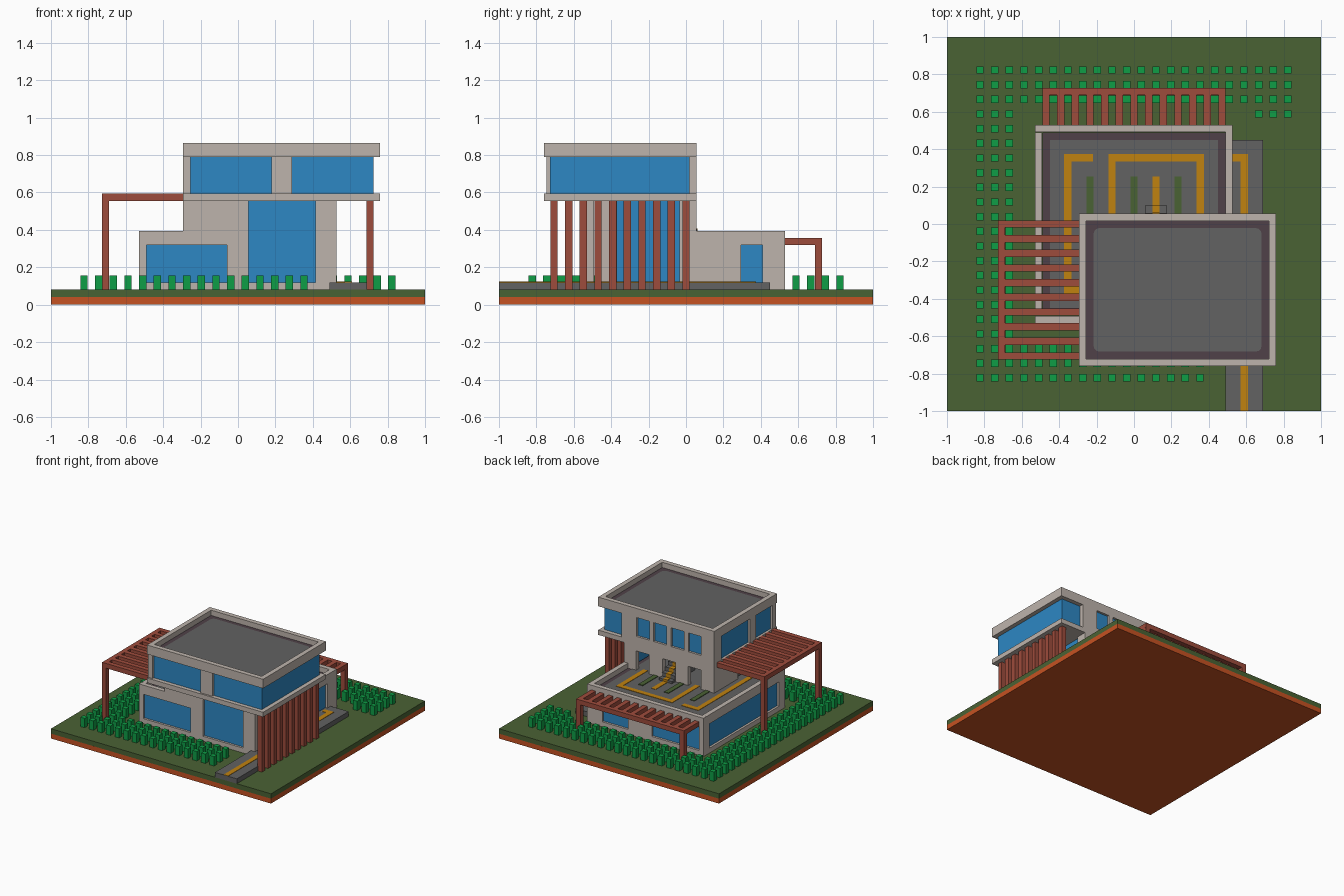
import bpy
import bmesh

if "Cube" in bpy.data.objects:
    bpy.data.objects.remove(bpy.data.objects["Cube"])


def material(name, rgb):
    lin = [((c / 255 + 0.055) / 1.055) ** 2.4 for c in rgb] + [1.0]
    m = bpy.data.materials.new(name)
    m.diffuse_color = lin
    m.use_nodes = True
    b = m.node_tree.nodes["Principled BSDF"]
    b.inputs["Base Color"].default_value = lin
    b.inputs["Roughness"].default_value = 0.8
    return m


PLASTER = material("plaster", (190, 180, 172))
ROOF = material("roof_grey", (98, 98, 98))
TRIM = material("roof_trim", (80, 65, 72))
GLASS = material("blue_glass", (45, 135, 196))
TIMBER = material("red_timber", (158, 76, 60))
GRASS = material("grass_green", (74, 98, 52))
BUSH = material("bush_green", (14, 158, 70))
SOIL = material("orange_soil", (198, 82, 34))
LINE = material("yellow_line", (192, 130, 16))


def boxes(name, mat, spans):
    """One object from boxes given as (x0, x1, y0, y1, z0, z1)."""
    bm = bmesh.new()
    for x0, x1, y0, y1, z0, z1 in spans:
        v = [bm.verts.new((x, y, z)) for z in (z0, z1)
             for x, y in ((x0, y0), (x1, y0), (x1, y1), (x0, y1))]
        bm.faces.new([v[i] for i in (3, 2, 1, 0)])
        bm.faces.new(v[4:])
        for i in range(4):
            j = (i + 1) % 4
            bm.faces.new((v[i], v[j], v[j + 4], v[i + 4]))
    me = bpy.data.meshes.new(name)
    bm.to_mesh(me)
    bm.free()
    me.materials.append(mat)
    ob = bpy.data.objects.new(name, me)
    bpy.context.collection.objects.link(ob)
    return ob


def wall(name, axis, face, inward, u0, u1, z0, z1, windows=(), doors=()):
    """Wall along x or y with recessed windows and open doors (u0, u1, z0, z1)."""
    holes = list(windows) + list(doors)
    us = sorted({u0, u1} | {u for h in holes for u in h[:2]})

    def place(a, b, depth0, depth1, c, d):
        p, q = sorted((face + inward * depth0, face + inward * depth1))
        return (a, b, p, q, c, d) if axis == "x" else (p, q, a, b, c, d)

    solid = []
    for a, b in zip(us, us[1:]):
        z = z0
        for h in sorted((h for h in holes if h[0] <= a and h[1] >= b), key=lambda h: h[2]):
            if h[2] > z:
                solid.append(place(a, b, 0, T, z, h[2]))
            z = h[3]
        if z < z1:
            solid.append(place(a, b, 0, T, z, z1))
    boxes(name, PLASTER, solid)
    if windows:
        boxes(name + "_glass", GLASS,
              [place(a, b, 0.018, 0.03, c, d) for a, b, c, d in windows])


def ring(x0, x1, y0, y1, z0, z1, w):
    return [(x0, x1, y0, y0 + w, z0, z1), (x0, x1, y1 - w, y1, z0, z1),
            (x0, x0 + w, y0 + w, y1 - w, z0, z1), (x1 - w, x1, y0 + w, y1 - w, z0, z1)]


T = 0.039          # wall thickness
STEP = 0.0784      # spacing of slats and bushes
H = 0.0196         # half a slat

# Ground
boxes("soil_base", SOIL, [(-1, 1, -1, 1, 0, 0.04)])
boxes("lawn", GRASS, [(-1, 1, -1, 1, 0.04, 0.08)])

# Driveway with its painted line
boxes("driveway", ROOF, [(0.49, 0.69, -1, 0.45, 0.08, 0.12)])
boxes("driveway_line", LINE, [(0.57, 0.61, -1, 0.375, 0.119, 0.123),
                              (0.527, 0.57, 0.335, 0.375, 0.119, 0.123)])

# Ground floor walls
wall("front_wall_low", "x", -0.53, 1, -0.53, -0.295, 0.08, 0.395, [(-0.49, -0.295, 0.12, 0.32)])
wall("front_wall_tall", "x", -0.53, 1, -0.295, 0.527, 0.08, 0.555,
     [(-0.295, -0.06, 0.12, 0.32), (0.055, 0.415, 0.12, 0.555)])
wall("left_wall_tall", "y", 0.527, -1, -0.49, 0.055, 0.08, 0.555, [(-0.37, -0.035, 0.12, 0.555)])
wall("left_wall_low", "y", 0.527, -1, 0.055, 0.53, 0.08, 0.395, [(0.295, 0.41, 0.12, 0.32)])
wall("back_wall", "x", 0.53, -1, -0.53, 0.488, 0.08, 0.395,
     [(-0.49, -0.06, 0.12, 0.32), (0.155, 0.39, 0.12, 0.32)])
wall("right_wall", "y", -0.53, 1, -0.49, 0.49, 0.08, 0.395, [(-0.45, 0.45, 0.12, 0.32)])

# Walls rising from the terrace, with doorways
wall("terrace_back_wall", "x", 0.055, -1, -0.295, 0.488, 0.353, 0.555,
     doors=[(c - 0.059, c + 0.059, 0.353, 0.515) for c in (-0.117, 0.117, 0.355)])
wall("terrace_right_wall", "y", -0.295, 1, -0.49, 0.016, 0.353, 0.555,
     doors=[(-0.45, -0.255, 0.353, 0.515)])

# Terrace deck, path, lines and planting strips
boxes("terrace_trim", TRIM, [(-0.49, 0.488, -0.49, 0.49, 0.32, 0.353)])
boxes("terrace_deck", ROOF, [(-0.45, 0.45, -0.45, 0.45, 0.35, 0.357)])
boxes("terrace_lines", LINE, [
    (-0.375, -0.335, -0.375, 0.375, 0.355, 0.36),
    (-0.335, -0.22, 0.335, 0.375, 0.355, 0.36),
    (-0.335, -0.27, -0.375, -0.335, 0.355, 0.36),
    (-0.137, -0.098, 0.016, 0.335, 0.355, 0.36),
    (0.335, 0.375, 0.016, 0.335, 0.355, 0.36),
    (-0.137, 0.375, 0.335, 0.375, 0.355, 0.36)])
boxes("terrace_planting", GRASS, [(c - H, c + H, 0.055, 0.255, 0.355, 0.362)
                                  for c in (-0.235, 0, 0.235)])

# Stairs inside the doorways
boxes("back_stairs", ROOF, [(0.058, 0.176, -0.2, 0.1 - i * 0.04, 0.355, 0.375 + i * 0.03)
                            for i in range(5)])
boxes("back_stairs_line", LINE,
      [(0.098, 0.137, 0.1, 0.255, 0.355, 0.36)] +
      [(0.098, 0.137, 0.06 - i * 0.04, 0.102 - i * 0.04, 0.355, 0.378 + i * 0.03) for i in range(5)])
boxes("side_stairs", ROOF, [(-0.27 + i * 0.04, 0, -0.45, -0.255, 0.355, 0.385 + i * 0.03)
                            for i in range(5)])
boxes("side_stairs_line", LINE, [(-0.272 + i * 0.04, -0.23 + i * 0.04, -0.375, -0.335,
                                  0.355, 0.388 + i * 0.03) for i in range(5)])

# Upper floor
boxes("upper_floor_slab", PLASTER, [(-0.295, 0.76, -0.76, 0.055, 0.555, 0.594)])
wall("upper_front_wall", "x", -0.745, 1, -0.295, 0.725, 0.594, 0.79,
     [(-0.255, 0.18, 0.594, 0.79), (0.29, 0.725, 0.594, 0.79)])
boxes("upper_left_glass", GLASS, [(0.71, 0.725, -0.727, 0.02, 0.594, 0.79)])
boxes("upper_corner_glass", GLASS, [(0.54, 0.725, 0.005, 0.02, 0.594, 0.79)])
wall("upper_back_wall", "x", 0.055, -1, -0.295, 0.55, 0.594, 0.79,
     [(-0.177 + i * 0.157, -0.059 + i * 0.157, 0.635, 0.79) for i in range(4)])
wall("upper_right_wall", "y", -0.295, 1, -0.745, 0.016, 0.594, 0.79,
     [(-0.7, -0.49, 0.594, 0.79), (-0.41, -0.04, 0.594, 0.79)])

# Top roof with parapet
boxes("roof_parapet", PLASTER, ring(-0.295, 0.76, -0.76, 0.055, 0.79, 0.865, T))
boxes("roof_trim", TRIM, [(-0.256, 0.721, -0.721, 0.016, 0.79, 0.822)])
deck = boxes("roof_deck", ROOF, [(-0.216, 0.682, -0.682, -0.022, 0.82, 0.826)])
bm = bmesh.new()
bm.from_mesh(deck.data)
upright = [e for e in bm.edges if abs(e.verts[0].co.z - e.verts[1].co.z) > 0.001]
bmesh.ops.bevel(bm, geom=upright, offset=0.03, segments=3, affect="EDGES", profile=0.5)
bm.to_mesh(deck.data)
bm.free()

# Back pergola
slats = [-0.4706 + i * STEP for i in range(13)]
boxes("back_pergola", TIMBER,
      [(x - H, x + H, 0.53, 0.69, 0.318, 0.357) for x in slats] +
      [(-0.49, 0.49, 0.69, 0.727, 0.318, 0.357)] +
      [(x - H, x + H, 0.69, 0.727, 0.08, 0.318) for x in (slats[0], slats[-1])])

# Side pergola and the row of upright slats facing it
rows = [-0.7059 + i * STEP for i in range(10)]
boxes("right_pergola", TIMBER,
      [(-0.69, -0.295, y - H, y + H, 0.555, 0.594) for y in rows] +
      [(-0.727, -0.69, -0.7255, 0.0195, 0.555, 0.594)] +
      [(-0.727, -0.69, y - H, y + H, 0.08, 0.555) for y in (rows[0], rows[-1])])
boxes("left_screen_slats", TIMBER, [(0.687, 0.725, y - H, y + H, 0.08, 0.555) for y in rows])

# Bushes: back rows, right-hand columns, front rows and a corner group
bushes = []
for i in range(22):
    for j in range(22):
        if j < 3 or i < 3 or (j > 18 and i < 16) or (j == 3 and i > 18):
            x, y = -0.8235 + i * STEP, 0.8235 - j * STEP
            if abs(x + 0.706) > 0.03 or y > 0.1:
                bushes.append((x - H, x + H, y - H, y + H, 0.08, 0.157))
boxes("bushes", BUSH, bushes)
